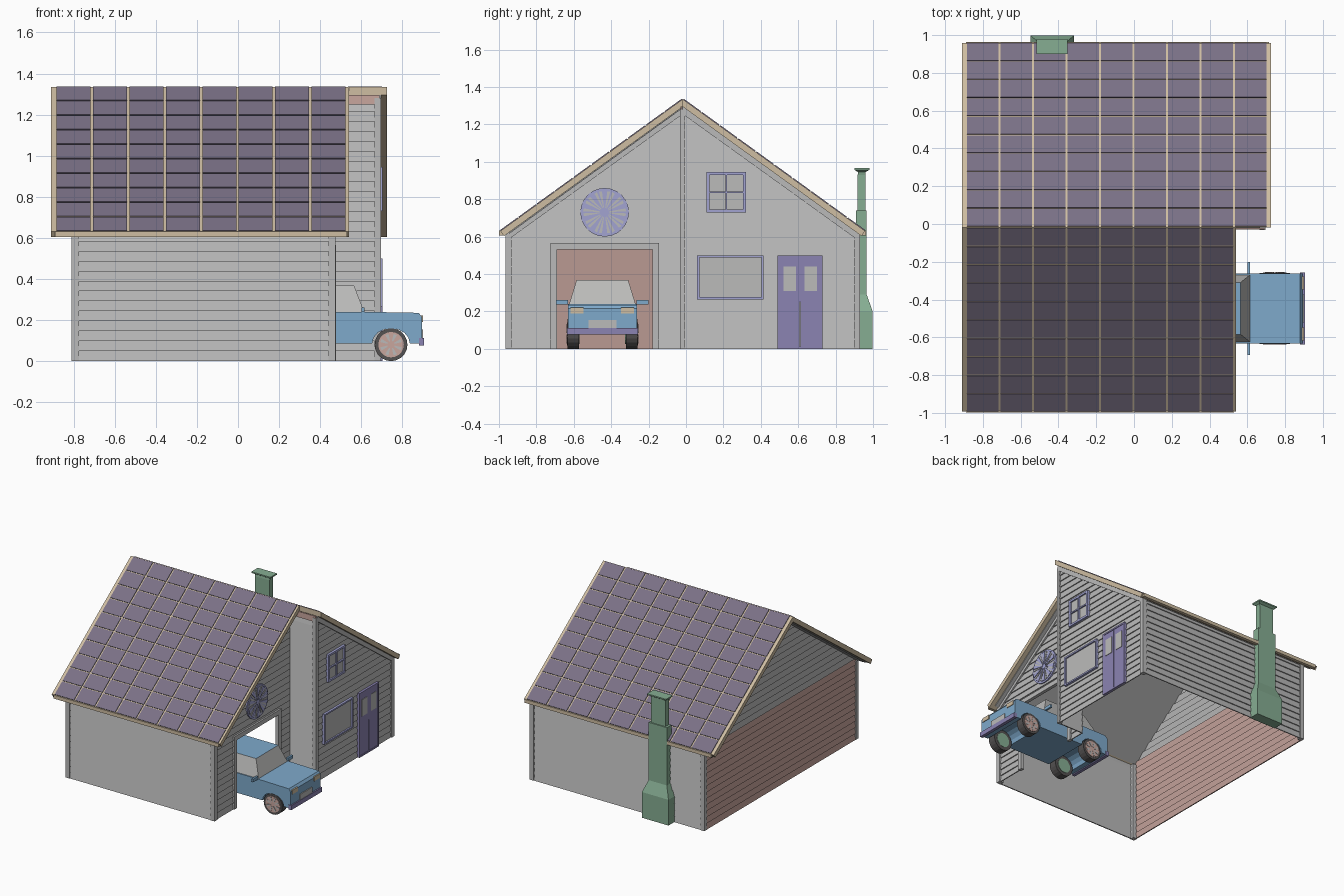
import bpy, bmesh, math

if "Cube" in bpy.data.objects:
    bpy.data.objects.remove(bpy.data.objects["Cube"])

COL = {"wall_gray": (.49, .49, .49), "roof_tile": (.195, .165, .24), "tan": (.62, .51, .36),
       "pink": (.58, .38, .34), "green": (.24, .42, .29), "car_blue": (.21, .40, .60),
       "purple": (.26, .23, .45), "lavender": (.36, .37, .64), "tyre_dark": (.09, .085, .085),
       "glass": (.50, .50, .49)}
MATS = {}
for n, c in COL.items():
    MATS[n] = bpy.data.materials.new(n)
    MATS[n].diffuse_color = (*c, 1)


def finish(name, bm, mats):
    me = bpy.data.meshes.new(name)
    bm.to_mesh(me)
    bm.free()
    for m in mats:
        me.materials.append(MATS[m])
    ob = bpy.data.objects.new(name, me)
    bpy.context.collection.objects.link(ob)
    return ob


def prisms(name, parts, axis='x'):
    """parts: (outline, start, end, material); outline is extruded along axis."""
    place = {'x': lambda p, t: (t, p[0], p[1]), 'y': lambda p, t: (p[0], t, p[1]),
             'z': lambda p, t: (p[0], p[1], t)}[axis]
    mats = list(dict.fromkeys(p[3] for p in parts))
    bm = bmesh.new()
    for pts, a, b, m in parts:
        A = [bm.verts.new(place(p, a)) for p in pts]
        B = [bm.verts.new(place(p, b)) for p in pts]
        k = len(pts)
        fs = [bm.faces.new(A), bm.faces.new(B)]
        fs += [bm.faces.new((A[i], A[(i + 1) % k], B[(i + 1) % k], B[i])) for i in range(k)]
        for f in fs:
            f.material_index = mats.index(m)
    bmesh.ops.recalc_face_normals(bm, faces=bm.faces)
    return finish(name, bm, mats)


def rect(a0, a1, b0, b1):
    return [(a0, b0), (a1, b0), (a1, b1), (a0, b1)]


def frame(a0, a1, b0, b1, t):
    return [rect(a0, a0 + t, b0, b1), rect(a1 - t, a1, b0, b1),
            rect(a0 + t, a1 - t, b0, b0 + t), rect(a0 + t, a1 - t, b1 - t, b1)]


def circle(cx, cz, r, n):
    return [(cx + r * math.cos(2 * math.pi * i / n), cz + r * math.sin(2 * math.pi * i / n)) for i in range(n)]


def wedges(cx, cz, r0, r1, n, fill):
    """Ring of n separate radial wedge outlines."""
    out = []
    for i in range(n):
        c, h = 2 * math.pi * (i + .5) / n, math.pi * fill / n
        out.append([(cx + r * math.cos(c + s * h), cz + r * math.sin(c + s * h))
                    for r, s in ((r0, -1), (r1, -1), (r1, 1), (r0, 1))])
    return out


# --- Clapboard walls: overlapping courses clipped by the roof line
CY, EAVE, PITCH, LIP = -.0175, .61, .0486, .008


def half(z):
    return min(.945, max(0, (1.29 - z) / .72))


def siding(name, axis, pos, sign, spans, top, gable=False, hole_rows=0, low="wall_gray", low_rows=0):
    """spans: list of (lo, hi); with hole_rows the spans apply only to the lower courses."""
    bm = bmesh.new()
    i = 0
    while i * PITCH < top - .001:
        z0, z1 = i * PITCH, min(top, (i + 1) * PITCH)
        rows = spans if i < hole_rows or not hole_rows else [(spans[0][0], spans[-1][1])]
        for lo, hi in rows:
            def end(u, z):
                return max(CY - half(z), min(CY + half(z), u)) if gable else u
            corners = [(end(lo, z0), z0, 0), (end(hi, z0), z0, 0), (end(lo, z0), z0, LIP),
                       (end(hi, z0), z0, LIP), (end(lo, z1), z1, 0), (end(hi, z1), z1, 0)]
            v = [bm.verts.new((pos + sign * o, u, z) if axis == 'x' else (u, pos + sign * o, z))
                 for u, z, o in corners]
            for q in ((0, 1, 3, 2), (2, 3, 5, 4)):
                f = bm.faces.new([v[k] for k in q])
                f.material_index = int(i < low_rows)
                if (axis == 'x') != (sign > 0):
                    f.normal_flip()
        i += 1
    return finish(name, bm, ["wall_gray", low])


YL, YR = CY - .945, CY + .945
siding("garage_front_wall", 'x', .46, 1, [(YL, -.69), (-.18, CY)], 1.29, True, 11)
siding("house_front_wall", 'x', .68, 1, [(CY, YR)], 1.29, True)
siding("rear_gable_wall", 'x', -.80, -1, [(YL, YR)], 1.29, True, 0, "pink", 13)
siding("garage_side_wall", 'y', YL + .008, -1, [(-.80, .46)], EAVE)
siding("house_side_wall", 'y', YR - .008, 1, [(-.80, .68)], EAVE)
siding("step_wall", 'y', CY - .002, -1, [(.46, .68)], 1.25)
prisms("step_wall_top", [(rect(.46, .69, 1.25, 1.295), CY - .012, CY - .004, "pink")], 'y')

# --- Corner boards and rake trims
g = "wall_gray"
posts = [(.44, .475, YL - .003, YL + .03, EAVE), (-.81, -.775, YL - .003, YL + .03, EAVE),
         (-.81, -.775, YR - .03, YR + .003, EAVE), (.66, .695, YR - .03, YR + .003, EAVE),
         (.665, .695, CY - .014, CY + .012, 1.28)]
prisms("corner_boards", [(rect(*p[:4]), 0, p[4], g) for p in posts], 'z')
rake = lambda s: [(CY, 1.295), (CY + s * .945, .615), (CY + s * .945, .575), (CY, 1.255)]
prisms("rake_trims", [(rake(-1), .46, .475, g), (rake(1), .68, .695, g)])

# --- Roof: tan slabs, gray soffits and rows of panels
SL = math.hypot(.975, .705)


def slope(s, d0, d1, n0, n1):
    """Outline across one slope: distance from the ridge and height off the slab."""
    c, k = .975 / SL, .705 / SL
    return [(CY + s * (d * c + n * k), 1.335 - d * k + n * c)
            for d, n in ((d0, n0), (d1, n0), (d1, n1), (d0, n1))]


for s, nm, x1, cols in ((-1, "garage", .54, 8), (1, "house", .725, 9)):
    slab = slope(s, 0, SL, -.033, 0)
    slab[0] = (CY, 1.335 - .033 * SL / .975)
    prisms(nm + "_roof_slab", [(slab, -.91, x1, "tan")])
    soffit = slope(s, 0, SL - .03, -.04, -.034)
    soffit[0], soffit[3] = (CY, 1.287), (CY, 1.293)
    prisms(nm + "_soffit", [(soffit, -.885, x1 - .035, g)])
    e = CY + s * .981
    prisms(nm + "_eave_fascia", [(rect(min(e, e - s * .022), max(e, e - s * .022), .605, .632),
                                  -.89, x1 - .01, "tan")])
    row = SL / 10
    prisms(nm + "_roof_panels", [(slope(s, r * row + .004, (r + 1) * row - .004, -.002, .005),
                                  -.89 + c * .1775 + .006, -.89 + (c + 1) * .1775 - .006, "roof_tile")
                                 for r in range(10) for c in range(cols)])

# --- Garage opening trim
prisms("garage_door_trim", [(r, .45, .476, g) for r in
                            (rect(-.725, -.69, 0, .565), rect(-.18, -.145, 0, .565), rect(-.69, -.18, .53, .565))])

# --- Round gable vent with radial blades
prisms("round_vent", [(circle(-.435, .73, .13, 24), .46, .474, "lavender")]
       + [(w, .473, .477, g) for w in wedges(-.435, .73, .025, .116, 10, .85)])
prisms("round_vent_blades", [(w, .476, .482, "lavender") for w in wedges(-.435, .73, .02, .118, 10, .4)])

# --- Windows
prisms("upper_window", [(r, .68, .703, "lavender") for r in frame(.11, .32, .73, .945, .016)
                        + [rect(.21, .22, .74, .935), rect(.12, .31, .832, .842)]]
       + [(rect(.12, .31, .74, .935), .68, .692, "glass")])
prisms("lower_window", [(r, .68, .703, "lavender") for r in frame(.06, .415, .265, .5, .012)]
       + [(rect(.07, .405, .275, .49), .68, .692, "glass")])

# --- Double door with panes
prisms("front_door", [(rect(.49, .608, 0, .5), .68, .7, "purple"), (rect(.612, .73, 0, .5), .68, .7, "purple"),
                      (rect(.606, .614, .25, .5), .68, .699, "purple")]
       + [(r, .699, .704, "purple") for r in frame(.49, .73, 0, .5, .012)]
       + [(rect(a, a + .068, .31, .44), .699, .703, "glass") for a in (.52, .633)])

# --- Chimney: stacked tapered sections
bm = bmesh.new()
prev = None
for z, hw, y0, y1 in ((0, .115, .915, .998), (.2, .115, .915, .998), (.29, .078, .91, .966), (.74, .078, .91, .966),
                      (.741, .062, .918, .96), (.93, .062, .918, .96), (.945, .065, .92, .96),
                      (.957, .082, .9, .98), (.967, .082, .9, .98)):
    ring = [bm.verts.new((-.433 + a * hw, y, z)) for a, y in ((-1, y0), (1, y0), (1, y1), (-1, y1))]
    if prev:
        for i in range(4):
            bm.faces.new((prev[i], prev[(i + 1) % 4], ring[(i + 1) % 4], ring[i]))
    else:
        bm.faces.new(ring[::-1])
    prev = ring
bm.faces.new(prev)
finish("chimney", bm, ["green"])

# --- Car body with wheel arches
CC, WX = -.447, (.175, .745)
prof = [(.03, .085)]
for wx in WX:
    prof += [(wx - .092 * math.cos(math.pi * i / 8), .085 + .075 * math.sin(math.pi * i / 8)) for i in range(9)]
prof += [(.895, .085), (.895, .215), (.88, .235), (.61, .24), (.05, .24), (.03, .22)]
prisms("car_body", [(prof, CC - .185, CC + .185, "car_blue")], 'y')

# Cabin with inset glass on its sloping sides
bm = bmesh.new()
B = [bm.verts.new((x, CC + y, .238)) for x, y in ((.13, -.178), (.615, -.178), (.615, .178), (.13, .178))]
T = [bm.verts.new((x, CC + y, .368)) for x, y in ((.21, -.138), (.565, -.138), (.565, .138), (.21, .138))]
bm.faces.new(T)
sides = [bm.faces.new((B[i], B[(i + 1) % 4], T[(i + 1) % 4], T[i])) for i in range(4)]
bmesh.ops.inset_individual(bm, faces=sides, thickness=.013, depth=-.003)
for f in sides:
    f.material_index = 1
finish("car_cabin", bm, ["car_blue", "glass"])

# Bumpers, lamps, plate and mirrors
prisms("car_bumpers", [(rect(CC - .19, CC + .19, .077, .112), a, b, "purple") for a, b in ((.88, .905), (.02, .045))])
prisms("car_lamps", [(rect(CC + c - .035, CC + c + .035, .19, .222), .89, .9, "tan") for c in (-.135, .135)])
prisms("car_grille", [(rect(CC - .075, CC + .075, .112, .155), .89, .901, "glass")])
prisms("car_mirrors", [(rect(CC + s * .215 - .032, CC + s * .215 + .032, .238, .262), .6, .615, "car_blue")
                       for s in (-1, 1)])

# Wheels: tyre, pink rim, gaps between spokes
for wx, e in zip(WX, ("rear", "front")):
    for s, side in ((-1, "left"), (1, "right")):
        y = lambda d: CC + s * d
        prisms(f"{e}_{side}_wheel",
               [(circle(wx, .08, .08, 20), y(.125), y(.187), "tyre_dark"),
                (circle(wx, .08, .062, 20), y(.186), y(.19), "pink"),
                (circle(wx, .08, .055, 20), y(.126), y(.122), "green")]
               + [(w, y(.189), y(.192), g) for w in wedges(wx, .08, .018, .054, 8, .4)], 'y')

for m in bpy.data.materials:
    if m.users and not m.is_grease_pencil:
        m.use_nodes = True
        m.node_tree.nodes["Principled BSDF"].inputs["Base Color"].default_value = m.diffuse_color
